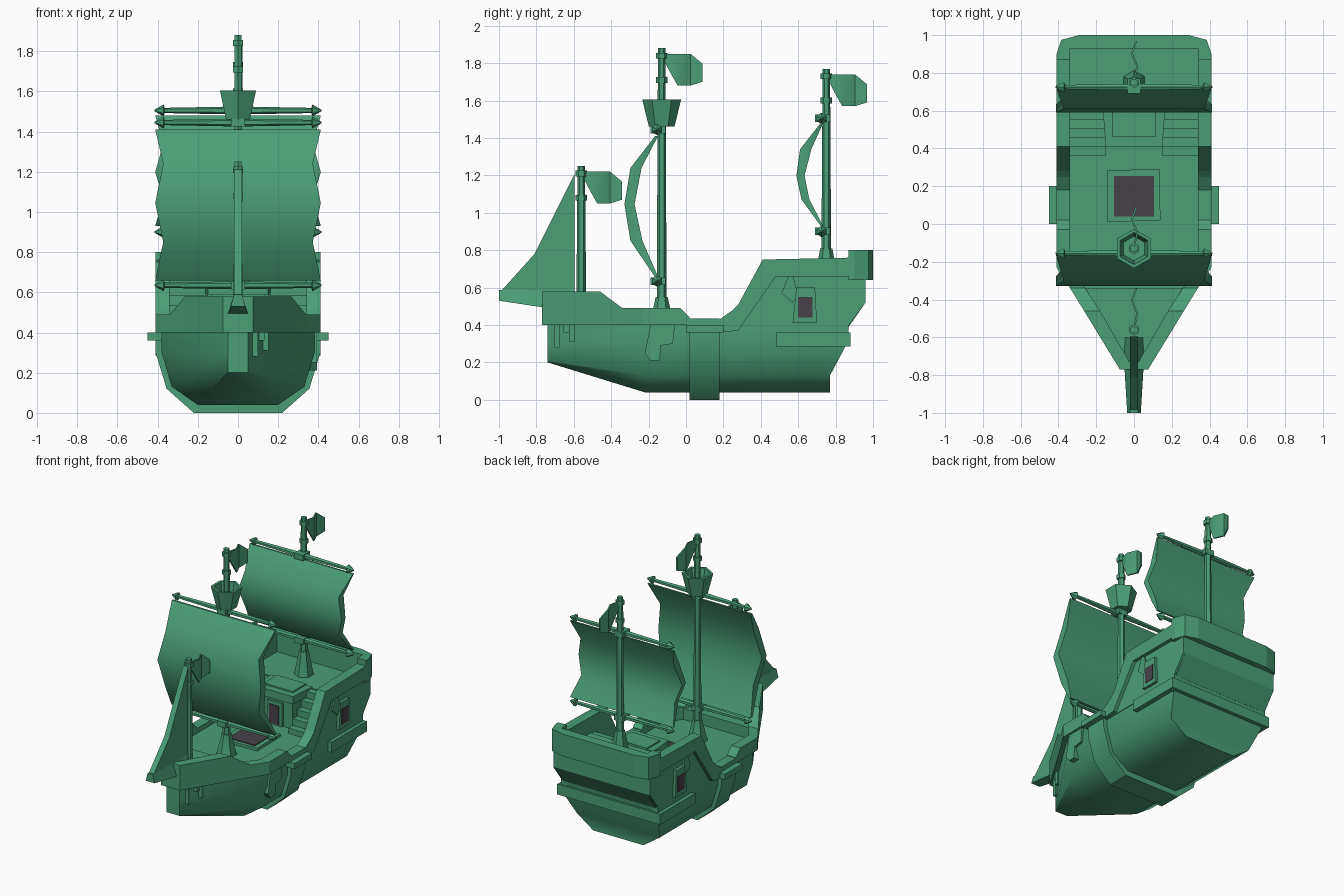
import bpy, bmesh, math

cube = bpy.data.objects.get("Cube")
if cube:
    bpy.data.objects.remove(cube, do_unlink=True)


def material(name, rgb):
    m = bpy.data.materials.new(name)
    m.use_nodes = True
    m.diffuse_color = (*rgb, 1)
    m.node_tree.nodes["Principled BSDF"].inputs["Base Color"].default_value = (*rgb, 1)
    return m


GREEN = material("sea green", (0.07, 0.345, 0.187))
DARK = material("dark grey", (0.061, 0.053, 0.065))


def loft(name, rings, mat=GREEN, smooth=0):
    """Skin through rings of equal, even size; caps are strips between mirrored points."""
    bm = bmesh.new()
    rows = [[bm.verts.new(p) for p in ring] for ring in rings]
    n = len(rows[0])
    for a, b in zip(rows, rows[1:]):
        for i in range(n):
            j = (i + 1) % n
            bm.faces.new((a[i], a[j], b[j], b[i]))
    for r in (rows[0], rows[-1]):
        for i in range(n // 2 - 1):
            bm.faces.new((r[i], r[i + 1], r[n - 2 - i], r[n - 1 - i]))
    return finish(name, bm, mat, smooth)


def finish(name, bm, mat, smooth=0):
    bmesh.ops.remove_doubles(bm, verts=bm.verts, dist=0.0005)
    bmesh.ops.recalc_face_normals(bm, faces=bm.faces)
    me = bpy.data.meshes.new(name)
    bm.to_mesh(me)
    bm.free()
    me.materials.append(mat)
    ob = bpy.data.objects.new(name, me)
    bpy.context.collection.objects.link(ob)
    if smooth:
        bpy.ops.object.select_all(action='DESELECT')
        ob.select_set(True)
        bpy.context.view_layer.objects.active = ob
        bpy.ops.object.shade_smooth_by_angle(angle=math.radians(smooth))
    return ob


def prism(name, pts, a, b, axis="x", mat=GREEN):
    """Extrude a polygon: (y, z) along x, or (x, y) along z."""
    bm = bmesh.new()
    put = (lambda p, t: (t, *p)) if axis == "x" else (lambda p, t: (*p, t))
    lo, hi = ([bm.verts.new(put(p, t)) for p in pts] for t in (a, b))
    n = len(pts)
    bm.faces.new(lo)
    bm.faces.new(hi)
    for i in range(n):
        bm.faces.new((lo[i], lo[(i + 1) % n], hi[(i + 1) % n], hi[i]))
    return finish(name, bm, mat)


def box(name, x0, x1, y0, y1, z0, z1, mat=GREEN):
    return prism(name, [(y0, z0), (y1, z0), (y1, z1), (y0, z1)], x0, x1, mat=mat)


def tube(name, u, v, steps, axis="z", n=6):
    """Turned part: steps are (radius, position along axis)."""
    rings = []
    for r, t in steps:
        ring = []
        for i in range(n):
            a = math.pi / 2 + math.tau * i / n
            p = (u + r * math.cos(a), v + r * math.sin(a))
            ring.append((*p, t) if axis == "z" else (t, *p))
        rings.append(ring)
    return loft(name, rings)


def mirrored(half):
    return half + [(-x, y, z) for x, y, z in reversed(half)]


SIDES = (("left", 1), ("right", -1))

# Lower hull
section = [(0.2, 0.04), (0.33, 0.13), (0.38, 0.3), (0.38, 0.4)]
bow = [(0.05, -0.74, z) for z in (0.2, 0.21, 0.3, 0.4)]
stern = [(x, y, z) for (x, z), y in zip(section, (0.77, 0.77, 0.86, 0.87))]
loft("hull", [mirrored(bow)] + [mirrored([(x, y, z) for x, z in section]) for y in (-0.22, 0.7)]
     + [mirrored(stern)], smooth=40)

# Raised rib around the middle
rib = [(0.22, 0), (0.355, 0.12), (0.41, 0.3), (0.41, 0.38)]
loft("middle_rib", [mirrored([(x, y, z) for x, z in rib]) for y in (0.02, 0.18)], smooth=40)

# Aft cabin, stern shelf and stern rail
prism("aft_cabin", [(0.6, 0.39), (0.87, 0.39), (0.96, 0.52), (0.96, 0.64), (0.6, 0.64)], -0.37, 0.37)
box("stern_shelf", -0.41, 0.41, 0.48, 0.88, 0.285, 0.36)
outer = [(0.41, 0.87), (0.41, 0.9), (0.385, 0.975), (0.29, 1.0)]
rail = outer + [(-x, y) for x, y in reversed(outer)]
rail += [(-0.34, 0.87), (-0.34, 0.93), (0.34, 0.93), (0.34, 0.87)]
prism("stern_rail", rail, 0.64, 0.8, "z")

# Bow bulwark stations: outer x, y, top height, wall width
stations = [(0.075, -0.77, 0.58, 0.075), (0.264, -0.46, 0.58, 0.084), (0.338, -0.34, 0.49, 0.08),
            (0.41, -0.23, 0.49, 0.07), (0.41, -0.03, 0.49, 0.07), (0.41, 0.02, 0.44, 0.07)]

for side, s in SIDES:
    loft(side + "_bow_bulwark", [[(s * x, y, 0.4), (s * x, y, top), (s * (x - w), y, top), (s * (x - w), y, 0.4)]
                                 for x, y, top, w in stations])
    # Gangway
    box(side + "_gangway_ledge", s * 0.34, s * 0.45, 0.0, 0.2, 0.36, 0.4)
    box(side + "_gangway_sill", s * 0.34, s * 0.41, 0.02, 0.18, 0.4, 0.435)
    # Stern side wall and its sloping rail
    prism(side + "_stern_wall", [(0.2, 0.36), (0.27, 0.42), (0.47, 0.68), (0.96, 0.68), (0.96, 0.52),
                                 (0.87, 0.4), (0.87, 0.36)], s * 0.34, s * 0.385)
    prism(side + "_stern_side_rail", [(0.18, 0.36), (0.18, 0.43), (0.25, 0.48), (0.28, 0.51), (0.41, 0.75),
                                      (0.88, 0.76), (0.88, 0.66), (0.48, 0.66), (0.28, 0.37)], s * 0.34, s * 0.41)
    # Stern window
    prism(side + "_window_frame", [(0.57, 0.41), (0.7, 0.41), (0.69, 0.6), (0.59, 0.6)], s * 0.38, s * 0.405)
    box(side + "_window_pane", s * 0.403, s * 0.409, 0.6, 0.675, 0.44, 0.55, DARK)
    prism(side + "_window_patch", [(0.51, 0.57), (0.57, 0.52), (0.6, 0.56), (0.57, 0.67), (0.55, 0.67)],
          s * 0.38, s * 0.395)
    # Stairs up to the aft deck
    for i in range(5):
        box(f"{side}_stair_{i + 1}", s * 0.15, s * 0.35, 0.36 + 0.048 * i, 0.61, 0.39, 0.44 + 0.048 * i)

# Foredeck and bowsprit
prism("foredeck", [(-0.03, -0.72), (0.03, -0.72), (0.28, -0.34), (-0.28, -0.34)], 0.39, 0.48, "z")
loft("bowsprit", [mirrored([(w, y, z0), (0.02, y, z1)]) for y, w, z0, z1 in
                  ((-1.0, 0.036, 0.53, 0.588), (-0.77, 0.05, 0.495, 0.585), (-0.6, 0.05, 0.47, 0.585))])

# Cabin porch with door
porch = [(0.15, 0.41), (0.165, 0.61)]
prism("cabin_porch", [(0.135, 0.43), (0.135, 0.61), (-0.135, 0.61), (-0.135, 0.43)], 0.39, 0.6, "z")
prism("porch_roof", porch + [(-x, y) for x, y in reversed(porch)], 0.59, 0.645, "z")
box("porch_roof_panel", -0.115, 0.115, 0.46, 0.61, 0.64, 0.655)
box("door_frame", -0.06, 0.06, 0.415, 0.44, 0.4, 0.57)
box("door_panel", -0.038, 0.038, 0.409, 0.417, 0.41, 0.545, DARK)

# Deck hatch
prism("hatch_frame", [(-0.14, 0.01), (0.14, 0.02), (0.135, 0.29), (-0.14, 0.285)], 0.39, 0.42, "z")
box("hatch_cover", -0.105, 0.105, 0.04, 0.255, 0.418, 0.426, DARK)

# Worn planks and drips on the left flank
prism("hull_patch", [(-0.22, 0.25), (-0.19, 0.21), (-0.14, 0.21), (-0.135, 0.29), (-0.07, 0.3),
                     (-0.06, 0.4), (-0.19, 0.4)], 0.34, 0.394)
for i, (y, low) in enumerate(((-0.69, 0.28), (-0.61, 0.31), (-0.64, 0.36))):
    x = 0.05 + (y + 0.74) * 0.635
    box(f"hull_drip_{i + 1}", x - 0.03, x + 0.018, y - 0.014, y + 0.014, low, 0.41)


# Masts with collars and a waving flag
def mast(name, y, foot, top):
    tube(name + "_mast", 0, y, [(0.027, foot), (0.02, top)])
    for k, dz in enumerate((0.04, 0.17)):
        tube(f"{name}_collar_{k + 1}", 0, y, [(0.03, top - dz - 0.015), (0.03, top - dz + 0.015)])
    rings = []
    for dy, up, low, x in ((0.015, 0.03, 0.07, 0), (0.035, 0.03, 0.11, 0.006), (0.085, 0.03, 0.2, 0.018),
                           (0.154, 0.03, 0.2, -0.012), (0.218, 0.083, 0.18, 0.012)):
        rings.append([(x + e, y + dy, top - h) for e, h in
                      ((0.005, low), (0.005, up), (-0.005, up), (-0.005, low))])
    loft(name + "_flag", rings, smooth=40)


mast("fore", -0.56, 0.45, 1.25)
mast("main", -0.13, 0.4, 1.88)
mast("aft", 0.75, 0.62, 1.77)
tube("main_mast_base", 0, -0.13, [(0.07, 0.39), (0.045, 0.49), (0.032, 0.55)])
tube("aft_mast_base", 0, 0.75, [(0.065, 0.63), (0.045, 0.74), (0.032, 0.81)])

# Lookout basket with a hollow top
tube("lookout_basket", 0, -0.13, [(0.068, 1.46), (0.104, 1.605), (0.085, 1.605), (0.065, 1.5)])


# Yards with pointed ends and mast brackets
def yard(name, y, z):
    tube(name, y, z, [(0.004, -0.415), (0.03, -0.37), (0.013, -0.365), (0.02, 0),
                      (0.013, 0.365), (0.03, 0.37), (0.004, 0.415)], "x")
    box(name + "_bracket", -0.035, 0.035, y - 0.035, y + 0.045, z - 0.02, z + 0.02)


# Billowing sails: rows of front y, back y, height
def sail(name, rows):
    loft(name, [mirrored([(0.372 if i % 2 else 0.412, f, z), (0.372 if i % 2 else 0.412, b, z)])
                for i, (f, b, z) in enumerate(rows)], smooth=40)


yard("main_upper_yard", -0.155, 1.445)
yard("main_lower_yard", -0.155, 0.635)
yard("aft_upper_yard", 0.725, 1.505)
yard("aft_lower_yard", 0.725, 0.9)
sail("main_sail", [(-0.165, -0.15, 1.41), (-0.297, -0.238, 1.24), (-0.329, -0.275, 1.045),
                   (-0.297, -0.233, 0.85), (-0.168, -0.15, 0.66)])
sail("aft_sail", [(0.72, 0.733, 1.48), (0.61, 0.67, 1.34), (0.59, 0.634, 1.198),
                  (0.618, 0.66, 1.07), (0.72, 0.733, 0.93)])

# Triangular front sail
prism("jib_sail", [(-0.99, 0.58), (-0.81, 0.78), (-0.595, 1.21), (-0.595, 0.58)], -0.02, 0.02)
